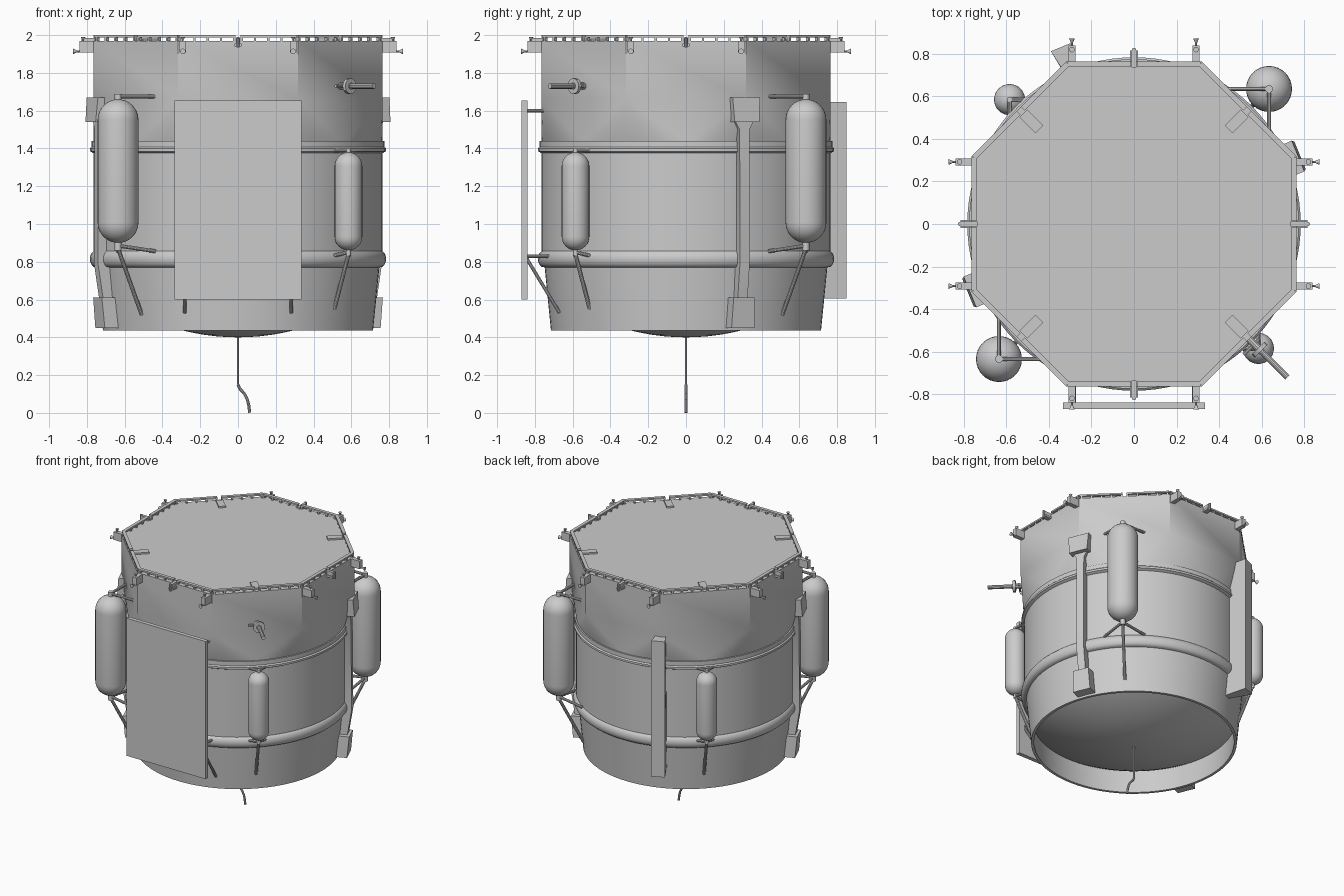
import bpy, bmesh, math
from math import sin, cos, pi, radians
from mathutils import Matrix, Vector

cube = bpy.data.objects.get("Cube")
if cube:
    bpy.data.objects.remove(cube, do_unlink=True)

grey = bpy.data.materials.new("plain grey")
grey.use_nodes = True
grey.diffuse_color = (0.6, 0.6, 0.6, 1)
grey.node_tree.nodes["Principled BSDF"].inputs["Base Color"].default_value = (0.6, 0.6, 0.6, 1)

APOTHEM = 0.765
HALF_SIDE = APOTHEM * math.tan(pi / 8)


def finish(bm, name):
    bmesh.ops.remove_doubles(bm, verts=bm.verts, dist=0.0002)
    bmesh.ops.recalc_face_normals(bm, faces=bm.faces)
    mesh = bpy.data.meshes.new(name)
    bm.to_mesh(mesh)
    bm.free()
    obj = bpy.data.objects.new(name, mesh)
    bpy.context.collection.objects.link(obj)
    mesh.materials.append(grey)
    bpy.ops.object.select_all(action='DESELECT')
    obj.select_set(True)
    bpy.context.view_layer.objects.active = obj
    bpy.ops.object.shade_smooth_by_angle(angle=radians(30))
    return obj


def lathe(bm, profile, steps, x=0, y=0):
    rings = [[bm.verts.new((x + r * cos(2 * pi * i / steps), y + r * sin(2 * pi * i / steps), z))
              for i in range(steps)] for r, z in profile]
    for a, b in zip(rings, rings[1:]):
        for i in range(steps):
            j = (i + 1) % steps
            bm.faces.new((a[i], a[j], b[j], b[i]))


def rod(bm, a, b, r1, r2=None, sides=10):
    a, b = Vector(a), Vector(b)
    turn = (b - a).to_track_quat('Z', 'Y').to_matrix().to_4x4()
    bmesh.ops.create_cone(bm, cap_ends=True, segments=sides, radius1=r1,
                          radius2=r1 if r2 is None else r2, depth=(b - a).length,
                          matrix=Matrix.Translation((a + b) / 2) @ turn)


def box(bm, lo, hi, angle=0):
    """Box between two corners, turned about the vertical axis; local x is outward."""
    lo, hi = Vector(lo), Vector(hi)
    bmesh.ops.create_cube(bm, size=1, matrix=Matrix.Rotation(angle, 4, 'Z')
                          @ Matrix.Translation((lo + hi) / 2) @ Matrix.Diagonal((*(hi - lo), 1)))


def polar(r, t, z, angle):
    return Matrix.Rotation(angle, 3, 'Z') @ Vector((r, t, z))


def loft(bm, sections, angle):
    """Stack of trapezoids: height, inner radius, outer radius, inner and outer half width."""
    rings = [[bm.verts.new(polar(r, t, z, angle)) for r, t in
              ((r0, -w0), (r1, -w1), (r1, w1), (r0, w0))] for z, r0, r1, w0, w1 in sections]
    for a, b in zip(rings, rings[1:]):
        for i in range(4):
            j = (i + 1) % 4
            bm.faces.new((a[i], a[j], b[j], b[i]))
    bm.faces.new(rings[0])
    bm.faces.new(rings[-1])


# Octagonal upper body blending into the round barrel
bm = bmesh.new()
corner_r = APOTHEM / cos(pi / 8)
top, low = ([bm.verts.new(polar(corner_r, 0, z, pi / 8 + k * pi / 4)) for k in range(8)]
            for z in (1.97, 1.66))
N = 96
ring = [bm.verts.new(polar(APOTHEM, 0, 1.44, 2 * pi * i / N)) for i in range(N)]
bm.faces.new(top)
for k in range(8):
    bm.faces.new((top[k - 1], top[k], low[k], low[k - 1]))
    bm.faces.new((low[k - 1], low[k], ring[k * N // 8]))
    for i in range(k * N // 8, (k + 1) * N // 8):
        bm.faces.new((low[k], ring[(i + 1) % N], ring[i]))
finish(bm, "octagonal_upper_body")

# Barrel with two hoops, open tapered skirt and convex bottom dome
bm = bmesh.new()
profile = [(0.765, 1.44), (0.775, 1.44), (0.775, 1.408), (0.784, 1.4), (0.784, 1.385), (0.765, 1.375)]
profile += [(0.752 + 0.032 * cos(a), 0.815 + 0.045 * sin(a))
            for a in [radians(66 - 16.5 * i) for i in range(9)]]
profile += [(0.748, 0.77), (0.715, 0.435), (0.695, 0.435), (0.705, 0.61)]
profile += [(0.705 * s, 0.4 + 0.21 * s * s) for s in [1 - i / 12 for i in range(1, 13)]]
lathe(bm, profile, N)
finish(bm, "barrel_and_skirt")

# Edge rail on short posts, and deck pads on the diagonals
bm = bmesh.new()
for k in range(8):
    ang = k * pi / 4
    for s in (-1, 1):
        t0, t1 = sorted((s * 0.014, s * (HALF_SIDE - 0.005)))
        box(bm, (0.74, t0, 1.988), (APOTHEM, t1, 2.0), ang)
        for i in range(5):
            t = s * (0.02 + i * 0.07)
            box(bm, (0.743, t - 0.006, 1.965), (0.762, t + 0.006, 1.99), ang)
finish(bm, "deck_rail")

bm = bmesh.new()
for k in range(4):
    box(bm, (0.63, -0.025, 1.965), (0.735, 0.025, 1.982), pi / 4 + k * pi / 2)
finish(bm, "deck_pads")

# Paired thruster blocks and centre fittings on the four main sides
bm = bmesh.new()
for k in range(4):
    ang = k * pi / 2
    for t in (-0.292, 0.292):
        box(bm, (0.75, t - 0.017, 1.908), (0.84, t + 0.017, 1.968), ang)
        rod(bm, polar(0.835, t, 1.914, ang), polar(0.855, t, 1.914, ang), 0.005)
        rod(bm, polar(0.853, t, 1.914, ang), polar(0.873, t, 1.914, ang), 0.005, 0.015)
        rod(bm, polar(0.82, t, 1.965, ang), polar(0.82, t, 1.98, ang), 0.005)
        rod(bm, polar(0.82, t, 1.975, ang), polar(0.82, t, 1.99, ang), 0.004, 0.013)
    box(bm, (0.735, -0.011, 1.955), (0.815, 0.011, 1.985), ang)
    rod(bm, polar(0.82, 0, 1.935, ang), polar(0.82, 0, 1.99, ang), 0.009)
    box(bm, (0.76, -0.018, 1.94), (0.815, 0.018, 1.955), ang)
finish(bm, "thruster_blocks")


# Pressure tanks with necks and mounting struts
def tank(name, x, y, r, z0, z1, reach, foot):
    bm = bmesh.new()
    arc = [radians(90 * i / 8) for i in range(9)]
    prof = [(r * sin(a), z0 + r - r * cos(a)) for a in arc]
    prof += [(r * cos(a), z1 - r + r * sin(a)) for a in arc]
    lathe(bm, prof, 32, x, y)
    neck = r * 0.17
    rod(bm, (x, y, z1 - 0.01), (x, y, z1 + neck * 1.6), neck, sides=16)
    rod(bm, (x, y, z0 + 0.01), (x, y, z0 - neck * 2.2), neck, sides=16)
    sx, sy = math.copysign(1, x), math.copysign(1, y)
    for z, drop in ((z1 + neck * 0.8, 0), (z0 - neck * 0.8, 0.03 * r / 0.108)):
        rod(bm, (x, y, z), (x - sx * reach, y, z - drop), 0.01)
        rod(bm, (x, y, z), (x, y - sy * reach, z - drop), 0.01)
    rod(bm, (x, y, z0 - neck * 1.6), (sx * 0.51, sy * 0.51, foot), 0.011)
    finish(bm, name)


for s, side in ((-1, "front_right"), (1, "back_left")):
    tank("large_tank_" + side, 0.635 * s, 0.635 * s, 0.108, 0.9, 1.66, 0.2, 0.52)
for s, side in ((-1, "back_right"), (1, "front_left")):
    tank("small_tank_" + side, 0.585 * s, -0.585 * s, 0.073, 0.86, 1.38, 0.09, 0.55)

# Flat front panel and its stand-off struts
bm = bmesh.new()
box(bm, (-0.335, -0.87, 0.6), (0.335, -0.84, 1.655))
finish(bm, "front_panel")
bm = bmesh.new()
for x in (-0.282, 0.282):
    rod(bm, (x, -0.85, 1.6), (x, -0.7, 1.6), 0.009)
    rod(bm, (x, -0.85, 0.83), (x, -0.69, 0.83), 0.009)
    rod(bm, (x, -0.845, 0.82), (x, -0.67, 0.53), 0.009)
finish(bm, "panel_struts")

# Two cable ducts with wide end boxes, and a wedge column at the back
for name, deg in (("left_duct", 22.5), ("right_duct", 202.5)):
    bm = bmesh.new()
    loft(bm, [(1.67, 0.74, 0.835, 0.078, 0.078), (1.54, 0.74, 0.845, 0.07, 0.07),
              (1.54, 0.74, 0.81, 0.05, 0.05), (1.5, 0.74, 0.81, 0.028, 0.028),
              (0.8, 0.74, 0.815, 0.028, 0.028), (0.61, 0.72, 0.785, 0.028, 0.028)], radians(deg))
    loft(bm, [(0.61, 0.71, 0.805, 0.06, 0.06), (0.45, 0.7, 0.79, 0.066, 0.066)], radians(deg))
    finish(bm, name)
bm = bmesh.new()
loft(bm, [(1.645, 0.75, 0.9, 0.025, 0.05), (0.605, 0.73, 0.9, 0.025, 0.05)], radians(112.5))
finish(bm, "back_column")

# Probe on the front left diagonal face
bm = bmesh.new()
ang = -pi / 4
rod(bm, polar(0.75, 0, 1.73, ang), polar(0.85, 0, 1.73, ang), 0.018)
rod(bm, polar(0.825, 0, 1.73, ang), polar(0.845, 0, 1.73, ang), 0.042, sides=12)
rod(bm, polar(0.84, 0, 1.73, ang), polar(1.02, 0, 1.73, ang), 0.014)
rod(bm, polar(0.8, -0.07, 1.73, ang), polar(0.8, 0.03, 1.73, ang), 0.008)
finish(bm, "probe")

# Hanging hose under the dome
bm = bmesh.new()
path = [(0, 0.42), (0, 0.15), (0.008, 0.13), (0.035, 0.1), (0.05, 0.07), (0.057, 0.04), (0.062, 0.001)]
for i, ((x0, z0), (x1, z1)) in enumerate(zip(path, path[1:])):
    rod(bm, (x0, 0, z0), (x1, 0, z1), 0.006 if i == 0 else 0.008)
finish(bm, "hanging_hose")
